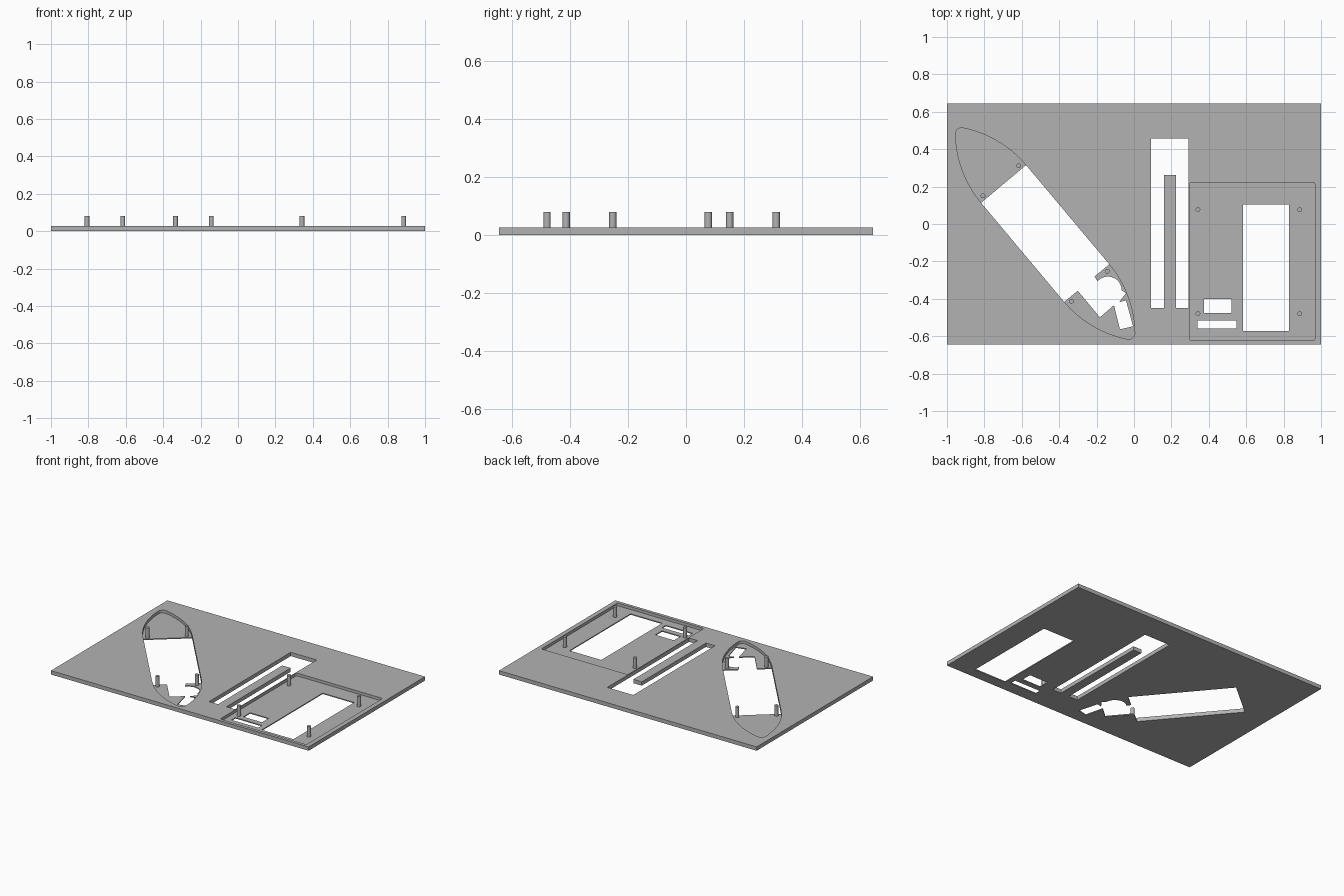
import bpy
from math import sin, cos, pi, asin, sqrt, radians
from mathutils import Vector, Matrix

cube = bpy.data.objects.get("Cube")
if cube:
    bpy.data.objects.remove(cube, do_unlink=True)

THICK, FLOOR, PEG_TOP, PEG_R = 0.027, 0.007, 0.08, 0.0125

grey = bpy.data.materials.new("plain grey")
grey.use_nodes = True
grey.diffuse_color = (0.45, 0.45, 0.45, 1)
grey.node_tree.nodes["Principled BSDF"].inputs["Base Color"].default_value = (0.45, 0.45, 0.45, 1)


def prism(name, outline, z0, z1):
    """Extrude a counter-clockwise outline from z0 to z1."""
    n = len(outline)
    verts = [(x, y, z) for z in (z0, z1) for x, y in outline]
    faces = [tuple(reversed(range(n))), tuple(range(n, 2 * n))]
    faces += [(i, (i + 1) % n, (i + 1) % n + n, i + n) for i in range(n)]
    mesh = bpy.data.meshes.new(name)
    mesh.from_pydata(verts, [], faces)
    mesh.materials.append(grey)
    obj = bpy.data.objects.new(name, mesh)
    bpy.context.collection.objects.link(obj)
    return obj


def arc(cx, cy, r, a0, a1, steps):
    return [(cx + r * cos(a0 + (a1 - a0) * i / steps),
             cy + r * sin(a0 + (a1 - a0) * i / steps)) for i in range(steps + 1)]


def rect(x0, x1, y0, y1, r=0.0):
    if not r:
        return [(x0, y0), (x1, y0), (x1, y1), (x0, y1)]
    pts = []
    for k, (x, y) in enumerate([(x1 - r, y1 - r), (x0 + r, y1 - r), (x0 + r, y0 + r), (x1 - r, y0 + r)]):
        pts += arc(x, y, r, k * pi / 2, (k + 1) * pi / 2, 5)
    return pts


# Pointed pocket frame: turned about its own centre
turn = Matrix.Rotation(radians(-50), 2)
centre = Vector((-0.475, -0.051))


def place(points):
    return [tuple(turn @ Vector(p) + centre) for p in points]


# Pointed pocket outline: straight flanks, curved ends, rounded tips
HALF_L, HALF_W, SIDE_R, TIP_R = 0.345, 0.156, 0.59, 0.032
drop = SIDE_R - HALF_W
tip_u = sqrt((SIDE_R - TIP_R) ** 2 - drop ** 2)
sweep = asin(tip_u / (SIDE_R - TIP_R))
nose = arc(HALF_L, drop, SIDE_R, -pi / 2, -pi / 2 + sweep, 16)
nose += arc(HALF_L + tip_u, 0, TIP_R, -pi / 2 + sweep, pi / 2 - sweep, 8)[1:-1]
nose += arc(HALF_L, -drop, SIDE_R, pi / 2 - sweep, pi / 2, 16)
pointed = place(nose + [(-u, -v) for u, v in nose])

# Stepped opening beside the long window
notch = [(-0.34, -0.31), (-0.182, -0.499), (-0.107, -0.434), (-0.075, -0.563), (-0.005, -0.547),
         (-0.043, -0.408), (-0.08, -0.418), (-0.043, -0.37)]
notch += arc(-0.139, -0.354, 0.073, 0, radians(140), 14)
notch += [(-0.209, -0.284), (-0.25, -0.25)]

# U-shaped slot around a tongue
slot = [(0.09, -0.45), (0.16, -0.45), (0.16, 0.262), (0.225, 0.262),
        (0.225, -0.45), (0.292, -0.45), (0.292, 0.456), (0.09, 0.456)]

pockets = [pointed, rect(0.2975, 0.967, -0.623, 0.2225, 0.012)]
openings = [
    place(rect(-0.346, 0.346, -0.157, 0.157)),
    notch,
    slot,
    rect(0.584, 0.83, -0.571, 0.105),
    rect(0.375, 0.52, -0.477, -0.402),
    rect(0.34, 0.547, -0.558, -0.515),
]

# Plate with pockets and through openings
plate = prism("base_plate", rect(-1, 1, -0.645, 0.645), 0, THICK)
cutters = [prism("pocket_cutter", p, FLOOR, 0.1) for p in pockets]
cutters += [prism("opening_cutter", p, -0.1, 0.11) for p in openings]
for cutter in cutters:
    cutter.hide_render = True
    mod = plate.modifiers.new("cut", "BOOLEAN")
    mod.operation, mod.solver, mod.object = "DIFFERENCE", "EXACT", cutter
graph = bpy.context.evaluated_depsgraph_get()
cut_mesh = bpy.data.meshes.new_from_object(plate.evaluated_get(graph))
plate.modifiers.clear()
plate.data = cut_mesh
for cutter in cutters:
    bpy.data.objects.remove(cutter, do_unlink=True)

# Locating pegs standing on the pocket floors
pegs = place([(u, v) for u in (-0.368, 0.368) for v in (-0.125, 0.125)])
pegs += [(x, y) for x in (0.342, 0.886) for y in (-0.479, 0.077)]
for i, (x, y) in enumerate(pegs):
    peg = prism(f"peg_{i + 1}", arc(x, y, PEG_R, 0, 2 * pi, 24)[:-1], FLOOR - 0.002, PEG_TOP)
    for face in peg.data.polygons:
        face.use_smooth = len(face.vertices) == 4
    for edge in peg.data.edges:
        a, b = (peg.data.vertices[v].co.z for v in edge.vertices)
        edge.use_edge_sharp = abs(a - b) < 0.001
